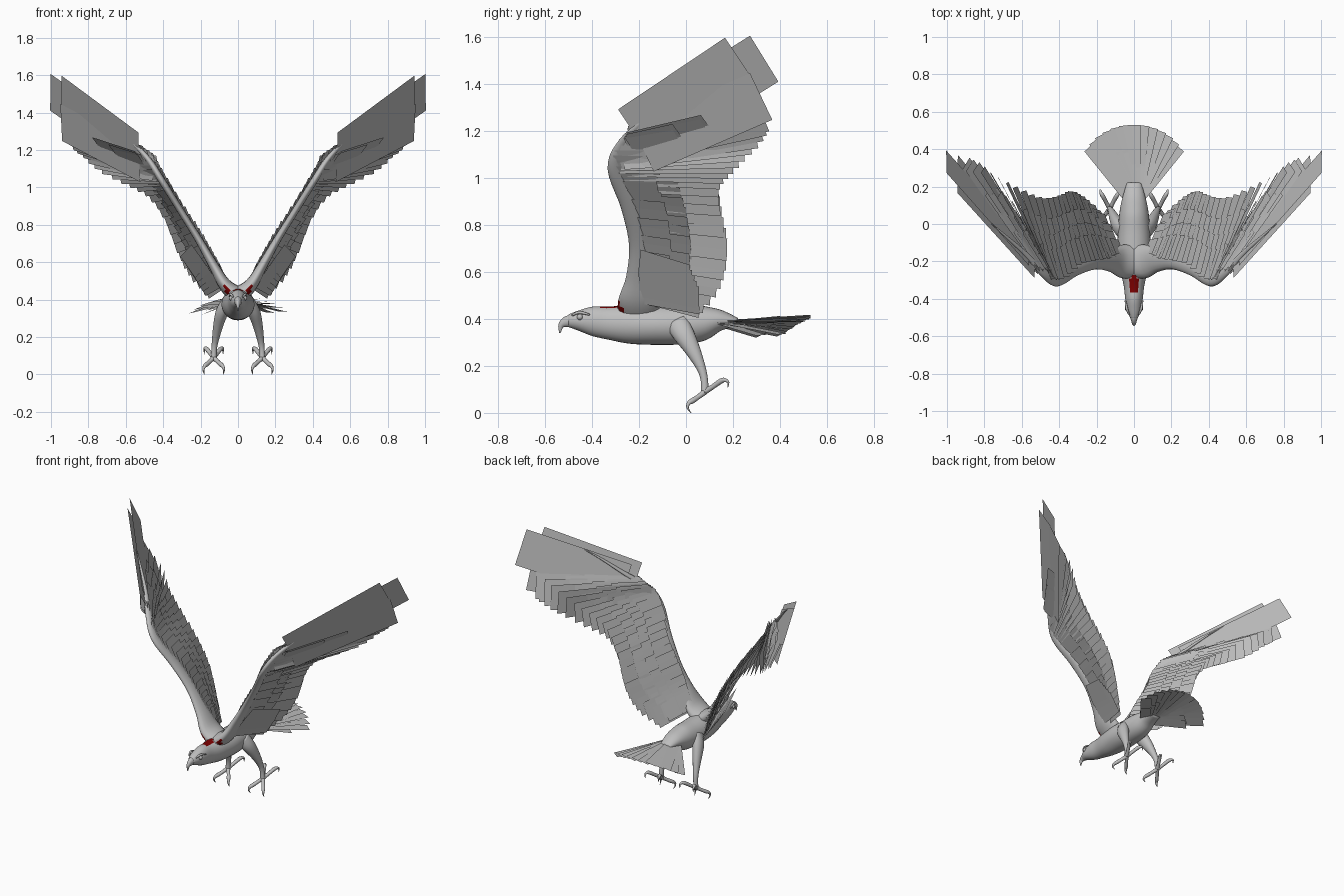
import bpy, bmesh, math
from mathutils import Vector as V

cube = bpy.data.objects.get("Cube")
if cube:
    bpy.data.objects.remove(cube)


def material(name, rgb):
    m = bpy.data.materials.new(name)
    m.use_nodes = True
    m.diffuse_color = (*rgb, 1)
    m.node_tree.nodes["Principled BSDF"].inputs["Base Color"].default_value = (*rgb, 1)
    return m


GREY = material("plumage grey", (0.52, 0.52, 0.52))
RED = material("dark red", (0.2, 0.0, 0.0))


def finish(name, bm, mirror=False, smooth=True, red=None):
    bm.normal_update()
    me = bpy.data.meshes.new(name)
    me.materials.append(GREY)
    if red:
        me.materials.append(RED)
        for f in bm.faces:
            f.material_index = int(red(f.calc_center_median(), f.normal))
    bm.to_mesh(me)
    bm.free()
    ob = bpy.data.objects.new(name, me)
    bpy.context.collection.objects.link(ob)
    if mirror:
        ob.modifiers.new("Mirror", "MIRROR").use_mirror_merge = False
    if smooth:
        me.shade_smooth()
    return ob


def spline(pts, t):
    """Smooth curve through points of any dimension, t from 0 to 1."""
    n = len(pts) - 1
    i = min(int(t * n), n - 1)
    f = t * n - i
    a, b, c, d = (pts[max(0, min(n, i + k))] for k in (-1, 0, 1, 2))
    return [q + 0.5 * f * (r - p + f * (2*p - 5*q + 4*r - s + f * (3*(q - r) + s - p)))
            for p, q, r, s in zip(a, b, c, d)]


def tube(bm, pts, steps, segs, ref):
    """Elliptical loft; points are x, y, z, radius along ref, other radius."""
    rows = [spline(pts, i / steps) for i in range(steps + 1)]
    rings = []
    for i, row in enumerate(rows):
        tan = (V(rows[min(i + 1, steps)][:3]) - V(rows[max(i - 1, 0)][:3])).normalized()
        u = V(ref)
        u = (u - tan * u.dot(tan)).normalized()
        w = tan.cross(u)
        rings.append([bm.verts.new(V(row[:3]) + u * row[3] * math.cos(a) + w * row[4] * math.sin(a))
                      for a in (math.tau * k / segs for k in range(segs))])
    for r, s in zip(rings, rings[1:]):
        for k in range(segs):
            j = (k + 1) % segs
            bm.faces.new((r[k], r[j], s[j], s[k]))
    bm.faces.new(rings[0][::-1])
    bm.faces.new(rings[-1])


def feather(bm, base, tip, width, span, lift=0.0, twist=0.0):
    """Flat rectangular vane, spread across the span direction."""
    d = (tip - base).normalized()
    w = (span - d * span.dot(d)).normalized()
    n = d.cross(w)
    w = (w + n * twist).normalized() * width / 2
    n *= lift
    bm.faces.new([bm.verts.new(p + n) for p in (base - w, tip - w, tip + w, base + w)])


# Body and head
bm = bmesh.new()
tube(bm, [(0, -.50, .392, .022, .027), (0, -.46, .393, .038, .042), (0, -.40, .391, .047, .062),
          (0, -.33, .383, .055, .070), (0, -.24, .378, .075, .083), (0, -.14, .375, .088, .085),
          (0, -.04, .375, .086, .084), (0, .06, .382, .078, .078), (0, .14, .394, .062, .048),
          (0, .22, .388, .038, .016)], 45, 28, (1, 0, 0))
finish("body", bm, red=lambda c, n: -.37 < c.y < -.28 and abs(c.x) < .02 and n.z > .5)

# Hooked beak
bm = bmesh.new()
tube(bm, [(0, -.485, .392, .025, .029), (0, -.512, .387, .017, .023),
          (0, -.532, .372, .010, .013), (0, -.537, .340, .002, .003)], 12, 14, (1, 0, 0))
finish("beak", bm)

# Eyes with brow ridges
bm = bmesh.new()
bmesh.ops.create_uvsphere(bm, u_segments=14, v_segments=8, radius=.013)
bmesh.ops.translate(bm, vec=(.036, -.452, .408), verts=bm.verts)
tube(bm, [(.026, -.485, .415, .004, .004), (.038, -.455, .428, .007, .007),
          (.046, -.41, .418, .004, .004)], 8, 8, (0, 0, 1))
finish("eyes_and_brows", bm, True)

# Wing arms, from shoulder through wrist to finger
bm = bmesh.new()
tube(bm, [(.0, -.20, .42, .09, .05), (.07, -.20, .48, .088, .035), (.13, -.195, .58, .06, .026),
          (.21, -.20, .72, .043, .02), (.31, -.24, .88, .038, .018), (.41, -.30, 1.04, .034, .018),
          (.48, -.265, 1.15, .025, .015), (.58, -.16, 1.26, .014, .01),
          (.68, -.07, 1.36, .008, .006), (.76, 0, 1.43, .003, .003)], 45, 16, (0, 1, 0))
finish("wing_arms", bm, True, red=lambda c, n: .04 < c.x < .075 and c.y < -.262 and n.z < .1)

# Flight feathers: quill roots, tips and widths from shoulder to wing end
ROOTS = [(.09, -.17, .53), (.14, -.19, .62), (.21, -.20, .74), (.30, -.22, .88),
         (.38, -.29, 1.01), (.43, -.29, 1.08), (.47, -.24, 1.12), (.51, -.21, 1.15)]
TIPS = [(.18, .06, .47, .14), (.265, .14, .56, .11), (.335, .175, .69, .10), (.40, .15, .85, .09),
        (.50, .14, .99, .10), (.64, .20, 1.08, .12), (.79, .285, 1.19, .15), (.90, .32, 1.28, .18)]


def vane(t):
    root, tip = spline(ROOTS, t), spline(TIPS, t)
    span = V(spline(ROOTS, min(t + .05, 1))) - V(spline(ROOTS, max(t - .05, 0)))
    return V(root), V(tip[:3]), tip[3], span


bm = bmesh.new()
COUNT = 25
for i in range(COUNT):
    root, tip, width, span = vane(i / (COUNT - 1))
    feather(bm, root, tip, width, span, .002 * (i % 2), -.28)
# Long outermost feathers
feather(bm, V((.56, -.16, 1.2)), V((1.0, .335, 1.51)), .23, V((0, -.12, .2)), .004)
feather(bm, V((.535, -.23, 1.2)), V((.947, .225, 1.505)), .22, V((0, -.12, .18)), -.004)
feather(bm, V((.52, -.18, 1.13)), V((.938, .325, 1.35)), .22, V((0, -.11, .2)), .009)
finish("flight_feathers", bm, True, False)

# Covert rows, shorter layers on both faces of the wing
bm = bmesh.new()
for row, (reach, lift, twist) in enumerate([(.74, -.008, -.22), (.54, -.014, -.22), (.36, -.02, -.22),
                                            (.6, .010, .08), (.38, .017, .08)]):
    for i in range(25):
        root, tip, width, span = vane((i + .5 * (row % 2)) / 25)
        feather(bm, root, root.lerp(tip, reach), width * .85, span, lift + .002 * (i % 2), twist)
finish("covert_feathers", bm, True, False)

# Innermost drooping feathers beside the body
bm = bmesh.new()
for i in range(5):
    k = i / 4
    feather(bm, V((.12 + .07 * k, -.19, .53 + .12 * k)), V((.20 + .05 * k, .06 - .04 * k, .485 + .1 * k)),
            .14, V((.54, 0, .84)), .012 + .003 * i)
finish("inner_feathers", bm, True, False)

# Tail fan, drooping towards the sides
bm = bmesh.new()
for layer, length in enumerate((.38, .25)):
    for i in range(13):
        k = (i - 6) / 6
        a = k * .68
        r = length * (1 - .12 * k * k)
        base = V((.03 * k, .15, .387 - .005 * layer))
        tip = base + V((math.sin(a) * r, math.cos(a) * r, .024 - .075 * k * k))
        feather(bm, base, tip, .07, V((1, -k, -.25 * k + .2)), .002 * (i % 2))
finish("tail_feathers", bm, False, False)

# Legs with feathered thighs
bm = bmesh.new()
tube(bm, [(.06, -.04, .385, .03, .05), (.085, -.01, .335, .034, .046), (.105, .03, .265, .027, .033),
          (.12, .065, .19, .019, .02), (.127, .078, .14, .015, .016), (.13, .08, .085, .016, .017)],
     20, 14, (1, 0, 0))
finish("legs", bm, True)

# Toes in a cross, each ending in a curved claw
bm = bmesh.new()
for side in (-1, 1):
    x = lambda d: .13 + side * d
    tube(bm, [(x(0), .08, .09, .013, .013), (x(.018), .115, .112, .011, .011),
              (x(.036), .148, .135, .012, .012), (x(.046), .165, .140, .009, .009),
              (x(.05), .180, .130, .005, .005), (x(.05), .178, .108, .001, .001)], 15, 10, (1, 0, 0))
    tube(bm, [(x(0), .08, .09, .014, .014), (x(.02), .055, .07, .011, .011),
              (x(.04), .028, .052, .012, .012), (x(.05), .012, .042, .009, .009),
              (x(.055), .007, .022, .005, .005), (x(.05), .022, 0, .001, .001)], 15, 10, (1, 0, 0))
finish("toes", bm, True)
